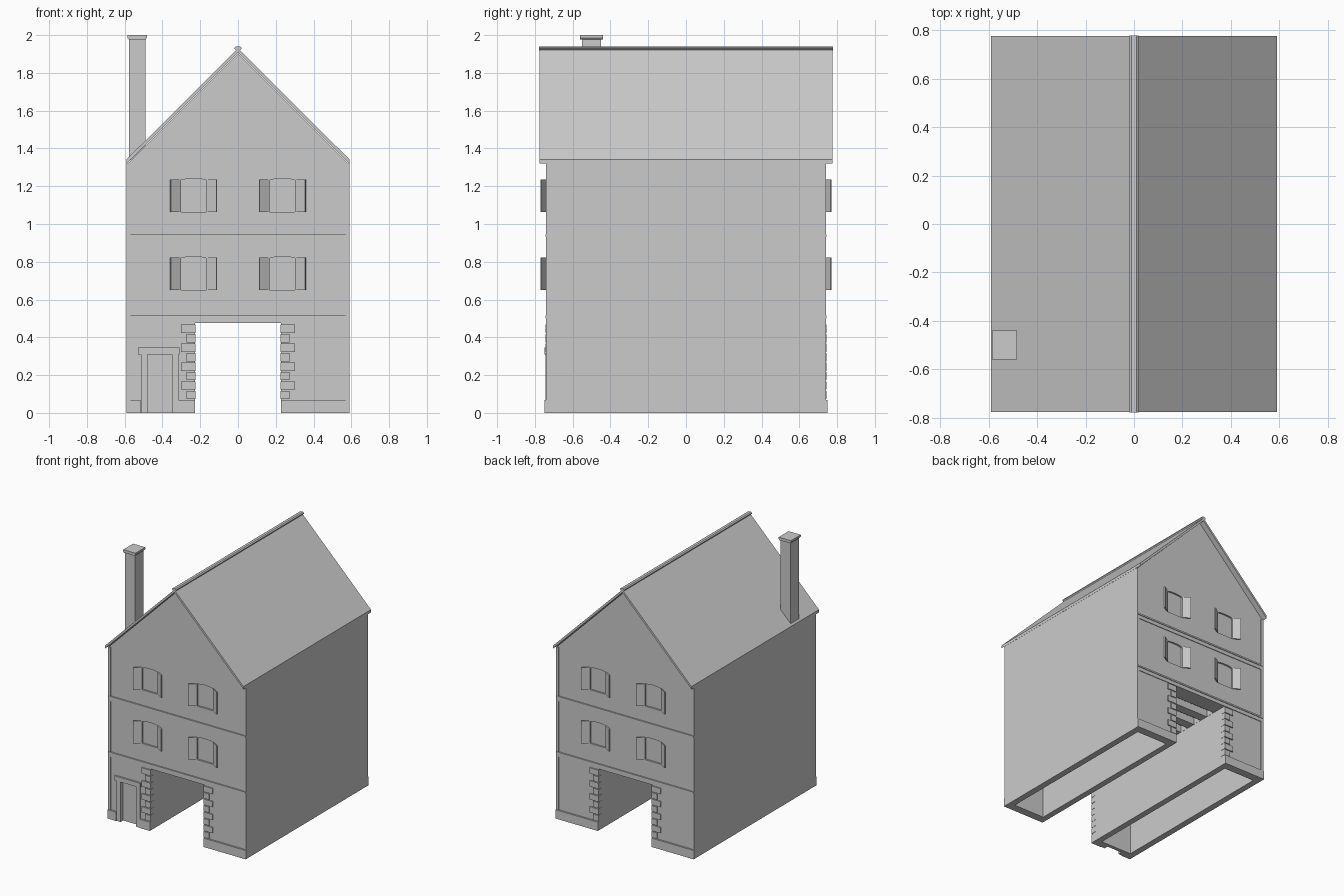
import bpy, math
from mathutils import Vector

if "Cube" in bpy.data.objects:
    bpy.data.objects.remove(bpy.data.objects["Cube"], do_unlink=True)

grey = bpy.data.materials.new("stone grey")
GREY = (0.6, 0.6, 0.6, 1)
grey.diffuse_color = GREY
grey.use_nodes = True
grey.node_tree.nodes["Principled BSDF"].inputs["Base Color"].default_value = GREY


def make(name, verts, faces):
    mesh = bpy.data.meshes.new(name)
    mesh.from_pydata(verts, [], faces)
    mesh.materials.append(grey)
    ob = bpy.data.objects.new(name, mesh)
    bpy.context.collection.objects.link(ob)
    return ob


def prism_data(profile, y0, y1):
    """Profile in x,z (counter-clockwise from the front) swept along y."""
    n = len(profile)
    verts = [(x, y, z) for y in (y0, y1) for x, z in profile]
    faces = [tuple(range(n)), tuple(range(2 * n - 1, n - 1, -1))]
    faces += [(i, i + n, (i + 1) % n + n, (i + 1) % n) for i in range(n)]
    return verts, faces


def rect(x0, x1, z0, z1):
    return [(x0, z0), (x1, z0), (x1, z1), (x0, z1)]


def prisms(name, parts):
    """One object from several (profile, y0, y1) prisms."""
    verts, faces = [], []
    for part in parts:
        v, f = prism_data(*part)
        faces += [tuple(i + len(verts) for i in face) for face in f]
        verts += v
    return make(name, verts, faces)


def on_face(side, profile, a, b):
    """Prism between depths a < b measured outward on the front (-1) or back (1)."""
    return (profile, *sorted((side * a, side * b)))


W, Y = 0.585, 0.735          # half width, facade depth
GATE, GATE_TOP = 0.228, 0.475
EAVE, APEX = 1.32, 1.905
WIN_X, WIN_Z = 0.235, (0.65, 1.063)
SIDES = (-1, 1)


def window_profile(cx, z):
    """Opening with a shallow arched head."""
    head = [(cx + 0.07 * math.cos(t), z + 0.165 + 0.012 * math.sin(t))
            for t in (math.pi * i / 8 for i in range(9))]
    return [(cx - 0.07, z), (cx + 0.07, z)] + head


# House body with gate passage, hollow legs, door and window recesses
body = prisms("house_walls", [([(-W, 0), (W, 0), (W, EAVE), (0, APEX), (-W, EAVE)], -Y, Y)])
cuts = [(rect(-GATE, GATE, -0.1, GATE_TOP), -1, 1),
        (rect(-0.48, -0.35, -0.1, 0.31), -1, -0.712)]
cuts += [(rect(*sorted((s * 0.275, s * 0.54)), -0.1, 1.25), -0.685, 0.685) for s in SIDES]
cuts += [on_face(s, window_profile(k * WIN_X, z), 0.722, 0.9)
         for s in SIDES for k in SIDES for z in WIN_Z]
# Raised ceiling between the gate beams
pitch = 1.3 / 9
cuts += [(rect(-GATE + 0.001, GATE - 0.001, 0.3, 0.53),
          -0.65 + i * pitch + 0.035, -0.65 + (i + 1) * pitch - 0.035) for i in range(9)]
for i, part in enumerate(cuts):
    cutter = prisms("opening_cutter", [part])
    mod = body.modifiers.new("opening", "BOOLEAN")
    mod.operation, mod.solver, mod.object = "DIFFERENCE", "EXACT", cutter
    cutter.hide_render = True
    cutter.hide_set(True)
bpy.context.view_layer.update()
baked = bpy.data.meshes.new_from_object(body.evaluated_get(bpy.context.evaluated_depsgraph_get()))
body.modifiers.clear()
body.data = baked
for ob in [o for o in bpy.data.objects if o.name.startswith("opening_cutter")]:
    bpy.data.objects.remove(ob, do_unlink=True)

# Side walls showing as narrow strips at the corners
prisms("side_wall_skins", [(rect(*sorted((s * 0.568, s * 0.589)), 0, EAVE), -0.741, 0.741) for s in SIDES])

# Floor bands across both facades
bands = []
for s in SIDES:
    for z in (0.495, 0.925):
        bands.append(on_face(s, rect(-W, W, z - 0.02, z + 0.02), 0.73, 0.74))
        bands.append(on_face(s, rect(-W, W, z + 0.008, z + 0.02), 0.73, 0.745))
prisms("floor_bands", bands)

# Plinths at the foot of both facades
plinth = [on_face(1, rect(*sorted((s * GATE, s * 0.59)), 0, 0.068), 0.73, 0.748) for s in SIDES]
plinth += [on_face(-1, rect(a, b, 0, 0.068), 0.73, 0.748)
           for a, b in ((-0.59, -0.515), (-0.315, -GATE), (GATE, 0.59))]
prisms("plinths", plinth)

# Alternating corner stones beside the gate
stones = []
step = 0.4 / 8
for s in SIDES:
    for k in SIDES:
        for i in range(8):
            reach = GATE + (0.075 if i % 2 else 0.045)
            z = 0.07 + i * step
            stones.append(on_face(s, rect(*sorted((k * (GATE - 0.002), k * reach)),
                                          z + 0.003, z + step - 0.003), 0.7, 0.744))
prisms("gate_stones", stones)

# Door surround
prisms("door_surround", [(rect(-0.513, -0.48, 0, 0.312), -0.744, -0.73),
                         (rect(-0.35, -0.315, 0, 0.312), -0.744, -0.73),
                         (rect(-0.53, -0.31, 0.31, 0.345), -0.748, -0.73)])


# Open shutters, hinged at the window edges
def shutter(side, cx, k, z):
    hinge = Vector((cx + k * 0.07, side * Y, 0))
    tip = Vector((cx + k * 0.122, side * 0.768, 0))
    along = (tip - hinge).normalized()
    normal = Vector((-along.y, along.x, 0)) * 0.004
    base = [hinge - normal, tip - normal, tip + normal, hinge + normal]
    verts = [(p.x, p.y, h) for h in (z, z + 0.172) for p in base]
    faces = [(3, 2, 1, 0), (4, 5, 6, 7)]
    faces += [(i, (i + 1) % 4, (i + 1) % 4 + 4, i + 4) for i in range(4)]
    make("shutter", verts, faces)


for s in SIDES:
    for cx in (-WIN_X, WIN_X):
        for k in SIDES:
            for z in WIN_Z:
                shutter(s, cx, k, z)

# Roof slabs and ridge cap
prisms("roof", [([(-0.59, 1.32), (0, 1.908), (0.59, 1.32), (0.59, 1.342), (0, 1.93), (-0.59, 1.342)], -0.776, 0.776)])
prisms("ridge_cap", [([(-0.008, 1.918), (0.008, 1.918), (0.018, 1.928), (0.018, 1.934),
                       (0.01, 1.94), (-0.01, 1.94), (-0.018, 1.934), (-0.018, 1.928)], -0.777, 0.777)])

# Chimney
prisms("chimney", [(rect(-0.577, -0.491, 1.34, 1.99), -0.55, -0.45)])
prisms("chimney_cap", [([(-0.58, 1.978), (-0.488, 1.978), (-0.482, 1.986), (-0.482, 2),
                         (-0.586, 2), (-0.586, 1.986)], -0.56, -0.44)])
